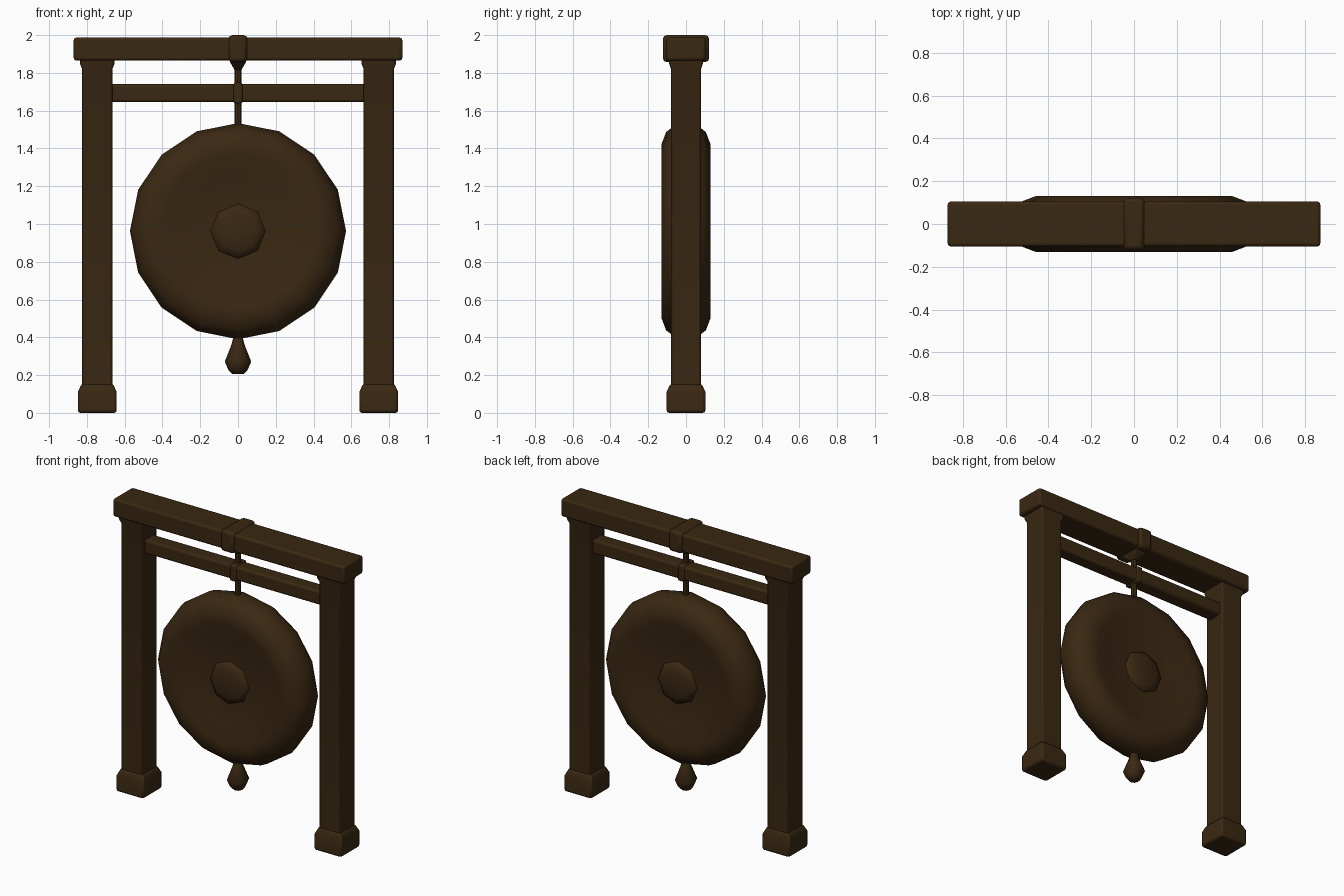
import bpy
import bmesh
from math import sin, cos, tau
from mathutils import Vector

cube = bpy.data.objects.get("Cube")
if cube:
    bpy.data.objects.remove(cube)

wood = bpy.data.materials.new("dark brown")
wood.use_nodes = True
colour = (0.042, 0.021, 0.006, 1)
wood.diffuse_color = colour
bsdf = wood.node_tree.nodes["Principled BSDF"]
bsdf.inputs["Base Color"].default_value = colour
bsdf.inputs["Roughness"].default_value = 0.9


def loft(name, rings, bevel=0.0, angle=0.7):
    """Skin a stack of equal-sized rings, capping both ends."""
    bm = bmesh.new()
    loops = [[bm.verts.new(p) for p in ring] for ring in rings]
    n = len(loops[0])
    for a, b in zip(loops, loops[1:]):
        for i in range(n):
            j = (i + 1) % n
            bm.faces.new((a[i], a[j], b[j], b[i]))
    bm.faces.new(loops[0])
    bm.faces.new(loops[-1])
    bmesh.ops.recalc_face_normals(bm, faces=bm.faces)
    mesh = bpy.data.meshes.new(name)
    bm.to_mesh(mesh)
    bm.free()
    mesh.materials.append(wood)
    obj = bpy.data.objects.new(name, mesh)
    bpy.context.collection.objects.link(obj)
    if bevel:
        mod = obj.modifiers.new("soft edges", "BEVEL")
        mod.width = bevel
        mod.segments = 2
    bpy.ops.object.select_all(action="DESELECT")
    obj.select_set(True)
    bpy.context.view_layer.objects.active = obj
    bpy.ops.object.shade_smooth_by_angle(angle=angle)
    return obj


def square(x, hx, hy, z):
    return [(x + sx * hx, sy * hy, z)
            for sx, sy in ((-1, -1), (1, -1), (1, 1), (-1, 1))]


def box(name, hx, hy, z0, z1, bevel):
    return loft(name, [square(0, hx, hy, z) for z in (z0, z1)], bevel)


def turned(name, profile, sides, centre=(0, 0, 0), along_y=False, angle=0.7):
    """Revolve (radius, height) pairs about z, or about y."""
    rings = []
    for r, h in profile:
        ring = []
        for i in range(sides):
            u, v = r * sin(tau * i / sides), r * cos(tau * i / sides)
            p = Vector((u, h, v)) if along_y else Vector((u, v, h))
            ring.append(p + Vector(centre))
        rings.append(ring)
    return loft(name, rings, angle=angle)


# Posts with flared feet and heads
for side, x in (("left", 0.745), ("right", -0.745)):
    loft(side + "_post", [square(x, 0.08, 0.08, 0.1),
                          square(x, 0.08, 0.08, 1.82),
                          square(x, 0.092, 0.09, 1.85),
                          square(x, 0.092, 0.09, 1.9)], 0.01)
    loft(side + "_foot", [square(x, 0.103, 0.103, 0),
                          square(x, 0.103, 0.103, 0.11),
                          square(x, 0.083, 0.083, 0.155)], 0.014)

# Beams
box("top_beam", 0.87, 0.105, 1.865, 1.987, 0.014)
box("lower_bar", 0.69, 0.05, 1.645, 1.74, 0.014)

# Binding around the beam and its tapering knot
box("beam_binding", 0.05, 0.122, 1.857, 2.0, 0.02)
loft("binding_knot", [square(0, 0.018, 0.02, 1.815),
                      square(0, 0.045, 0.08, 1.862)], 0.006)
box("bar_loop", 0.024, 0.058, 1.637, 1.748, 0.01)

# Hanging cord
turned("cord", [(0.019, 1.5), (0.019, 1.88)], 8)

# Gong: rounded rim with both faces dished
gong_centre = (0, 0, 0.962)
half = [(0.13, 0.085), (0.29, 0.1), (0.41, 0.128), (0.46, 0.13),
        (0.525, 0.105), (0.56, 0.06)]
profile = [(r, -y) for r, y in half] + [(0.572, 0)] + half[::-1]
turned("gong", profile, 16, gong_centre, True, 1.0)

# Central boss on each face
for name, s in (("front_boss", -1), ("back_boss", 1)):
    turned(name, [(0.15, s * 0.075), (0.14, s * 0.1), (0.1, s * 0.117)],
           8, gong_centre, True, 1.0)

# Drop hanging below the gong
turned("hanging_drop", [(0.03, 0.205), (0.05, 0.225), (0.07, 0.272),
                        (0.035, 0.36), (0.022, 0.41)], 8, angle=1.0)
